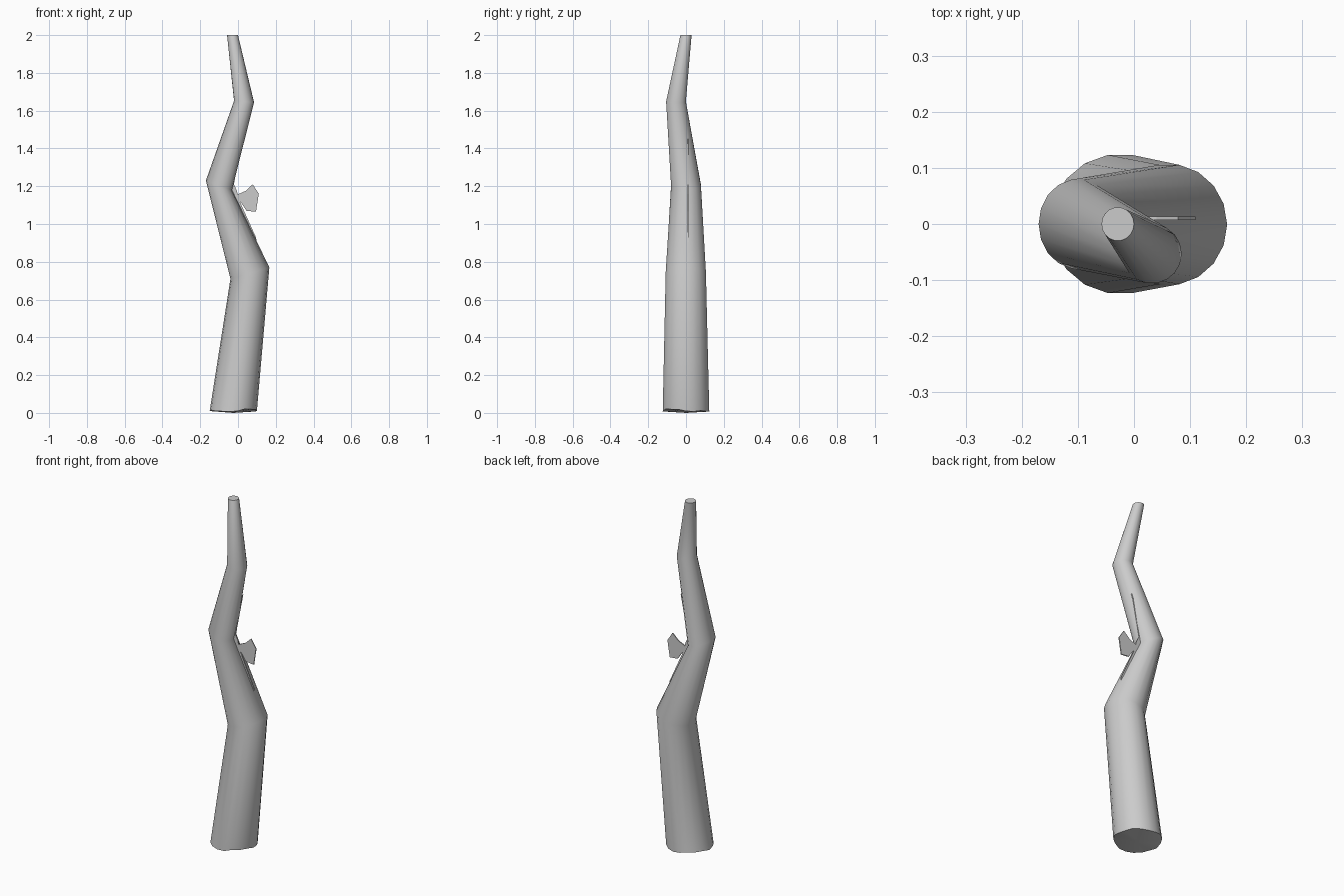
import bpy, bmesh, math, random

if "Cube" in bpy.data.objects:
    bpy.data.objects.remove(bpy.data.objects["Cube"])

random.seed(4)
SIDES = 18


def finish(name, bm, angle=None):
    bmesh.ops.recalc_face_normals(bm, faces=bm.faces)
    mesh = bpy.data.meshes.new(name)
    bm.to_mesh(mesh)
    bm.free()
    obj = bpy.data.objects.new(name, mesh)
    bpy.context.collection.objects.link(obj)
    if angle is not None:
        bpy.ops.object.select_all(action='DESELECT')
        obj.select_set(True)
        bpy.context.view_layer.objects.active = obj
        bpy.ops.object.shade_smooth_by_angle(angle=math.radians(angle))
    return obj


# Crooked trunk: centre x, y, z, radius in x, radius in y, slope of the ring
RINGS = [
    (-0.025, 0.0, 0.018, 0.125, 0.125, 0.0),
    (0.063, -0.001, 0.74, 0.103, 0.108, 0.29),
    (-0.101, 0.0, 1.205, 0.069, 0.080, -0.36),
    (0.032, -0.053, 1.648, 0.053, 0.053, -0.08),
    (-0.029, 0.0, 2.0, 0.029, 0.030, 0.0),
]
bm = bmesh.new()
loops = []
for i, (cx, cy, cz, rx, ry, slope) in enumerate(RINGS):
    loop = []
    for k in range(SIDES):
        a = 2 * math.pi * k / SIDES
        dx = rx * math.cos(a)
        jag = random.uniform(-0.012, 0.004) if i == 0 else 0
        loop.append(bm.verts.new((cx + dx, cy + ry * math.sin(a), cz + slope * dx + jag)))
    loops.append(loop)
for low, high in zip(loops, loops[1:]):
    for k in range(SIDES):
        n = (k + 1) % SIDES
        bm.faces.new((low[k], low[n], high[n], high[k]))
bm.faces.new(loops[-1])
# Ragged broken base
base = bm.verts.new((-0.025, 0, 0.0))
for k in range(SIDES):
    bm.faces.new((loops[0][(k + 1) % SIDES], loops[0][k], base))
finish("trunk", bm, 40)


# Thin plates standing in the plane y = 0.01
def plate(name, outline, y=0.01, half=0.003):
    bm = bmesh.new()
    front = [bm.verts.new((x, y - half, z)) for x, z in outline]
    back = [bm.verts.new((x, y + half, z)) for x, z in outline]
    bm.faces.new(front)
    bm.faces.new(back[::-1])
    for k in range(len(outline)):
        n = (k + 1) % len(outline)
        bm.faces.new((front[k], front[n], back[n], back[k]))
    return finish(name, bm)


# Broken twig and the bark sliver it grows from
plate("broken_twig", [(-0.04, 1.12), (0.015, 1.115), (0.045, 1.07), (0.095, 1.065),
                      (0.11, 1.16), (0.078, 1.21), (0.04, 1.175), (-0.04, 1.14)])
plate("bark_sliver", [(0.10, 0.90), (0.095, 0.93), (0.0, 1.14), (-0.005, 1.175),
                      (-0.022, 1.21), (0.025, 1.45), (-0.05, 1.25), (-0.05, 1.15)])
